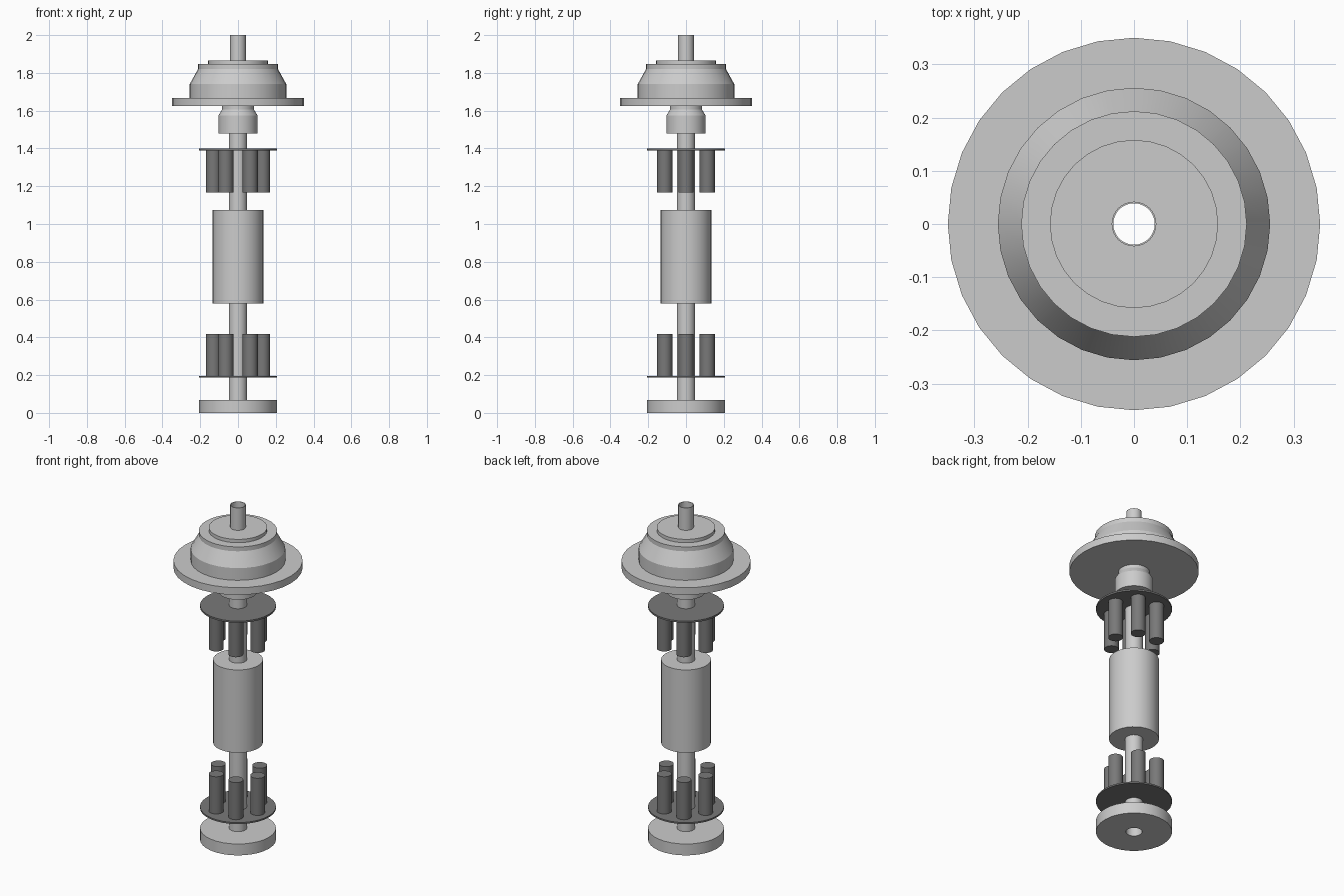
import bpy, bmesh, math
from mathutils import Matrix

cube = bpy.data.objects.get("Cube")
if cube:
    bpy.data.objects.remove(cube)

SIDES = 32


def make_material(name, grey):
    mat = bpy.data.materials.new(name)
    mat.use_nodes = True
    colour = (grey, grey, grey, 1)
    mat.diffuse_color = colour
    mat.node_tree.nodes["Principled BSDF"].inputs["Base Color"].default_value = colour
    return mat


light_grey = make_material("light grey", 0.6)
dark_grey = make_material("dark grey", 0.19)


def finish(name, bm, mat):
    bmesh.ops.recalc_face_normals(bm, faces=bm.faces)
    mesh = bpy.data.meshes.new(name)
    bm.to_mesh(mesh)
    bm.free()
    mesh.materials.append(mat)
    obj = bpy.data.objects.new(name, mesh)
    bpy.context.collection.objects.link(obj)
    bpy.ops.object.select_all(action="DESELECT")
    obj.select_set(True)
    bpy.context.view_layer.objects.active = obj
    bpy.ops.object.shade_smooth_by_angle(angle=math.radians(25))
    return obj


def lathe(name, bore, outline, mat):
    """Turn an outer (radius, z) outline around a round bore."""
    profile = [(bore, outline[0][1])] + outline + [(bore, outline[-1][1])]
    bm = bmesh.new()
    rings = []
    for i in range(SIDES):
        a = math.tau * i / SIDES
        rings.append([bm.verts.new((r * math.cos(a), r * math.sin(a), z)) for r, z in profile])
    for i in range(SIDES):
        a, b = rings[i], rings[(i + 1) % SIDES]
        for j in range(len(profile)):
            k = (j + 1) % len(profile)
            bm.faces.new((a[j], b[j], b[k], a[k]))
    return finish(name, bm, mat)


def drum(name, bore, radius, low, high, mat):
    return lathe(name, bore, [(radius, low), (radius, high)], mat)


def rod_ring(name, low, high):
    """Six upright rods in a hexagon."""
    bm = bmesh.new()
    for i in range(6):
        a = math.tau * i / 6
        place = Matrix.Translation((0.13 * math.cos(a), 0.13 * math.sin(a), (low + high) / 2))
        bmesh.ops.create_cone(bm, cap_ends=True, segments=SIDES, radius1=0.04,
                              radius2=0.04, depth=high - low, matrix=place)
    return finish(name, bm, dark_grey)


# Hollow shaft, base and central body
drum("shaft", 0.044, 0.048, 0, 1.5, light_grey)
drum("base", 0.046, 0.206, 0, 0.068, light_grey)
drum("body", 0.046, 0.135, 0.58, 1.075, light_grey)

# Rod carriers
drum("lower_plate", 0.046, 0.206, 0.187, 0.196, dark_grey)
rod_ring("lower_rods", 0.196, 0.418)
drum("upper_plate", 0.046, 0.206, 1.39, 1.4, dark_grey)
rod_ring("upper_rods", 1.167, 1.39)

# Neck, flange, stepped cover and top tube
lathe("collar", 0.044, [(0.104, 1.48), (0.104, 1.574), (0.085, 1.605), (0.085, 1.624)], light_grey)
drum("flange", 0.041, 0.35, 1.624, 1.667, light_grey)
lathe("cover", 0.041, [(0.256, 1.667), (0.256, 1.74), (0.212, 1.82), (0.212, 1.846)], light_grey)
drum("cover_disc", 0.041, 0.158, 1.846, 1.866, light_grey)
drum("top_tube", 0.039, 0.042, 1.62, 2, light_grey)
